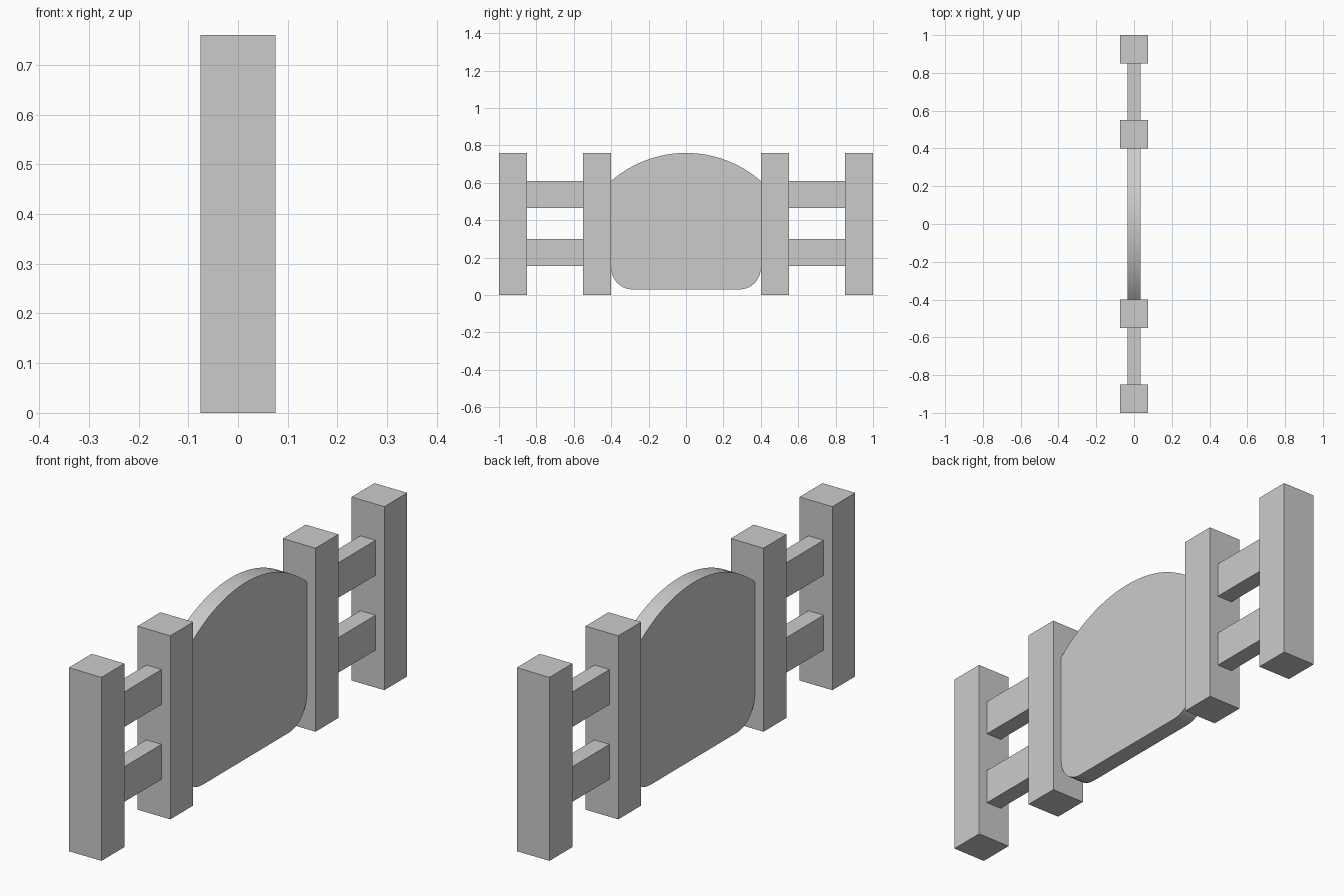
import bpy, bmesh
from math import sin, cos, pi, asin

if "Cube" in bpy.data.objects:
    bpy.data.objects.remove(bpy.data.objects["Cube"])

HALF = 0.035  # half thickness of rails and panel


def box(name, size, center):
    bm = bmesh.new()
    bmesh.ops.create_cube(bm, size=1)
    for v in bm.verts:
        v.co = [v.co[i] * size[i] + center[i] for i in range(3)]
    return finish(name, bm)


def finish(name, bm):
    mesh = bpy.data.meshes.new(name)
    bm.to_mesh(mesh)
    bm.free()
    obj = bpy.data.objects.new(name, mesh)
    bpy.context.collection.objects.link(obj)
    return obj


def arc(cy, cz, r, a0, a1, n):
    return [(cy + r * cos(a0 + (a1 - a0) * i / n),
             cz + r * sin(a0 + (a1 - a0) * i / n)) for i in range(n + 1)]


# Posts and rails, mirrored on both sides
for side, sign in (("left", -1), ("right", 1)):
    for part, y in (("inner", 0.475), ("outer", 0.925)):
        box(f"{side}_{part}_post", (0.15, 0.15, 0.76), (0, sign * y, 0.38))
    for part, z in (("lower", 0.2275), ("upper", 0.5375)):
        box(f"{side}_{part}_rail", (2 * HALF, 0.30, 0.145), (0, sign * 0.70, z))

# Arched panel: rounded bottom corners, shallow circular top
w, bottom, shoulder, top, r = 0.40, 0.03, 0.61, 0.76, 0.115
rise = top - shoulder
R = (w * w + rise * rise) / (2 * rise)
half_angle = asin(w / R)
profile = (arc(-w + r, bottom + r, r, pi, 1.5 * pi, 10)
           + arc(w - r, bottom + r, r, 1.5 * pi, 2 * pi, 10)
           + arc(0, top - R, R, pi / 2 - half_angle, pi / 2 + half_angle, 32))
bm = bmesh.new()
face = bm.faces.new([bm.verts.new((-HALF, y, z)) for y, z in profile])
ext = bmesh.ops.extrude_face_region(bm, geom=[face], use_keep_orig=True)
bmesh.ops.translate(bm, vec=(2 * HALF, 0, 0),
                    verts=[g for g in ext["geom"] if isinstance(g, bmesh.types.BMVert)])
bmesh.ops.recalc_face_normals(bm, faces=bm.faces)
panel = finish("arched_panel", bm)

# Smooth rim with crisp edges
bpy.context.view_layer.objects.active = panel
panel.select_set(True)
bpy.ops.object.shade_smooth_by_angle(angle=pi / 6)
